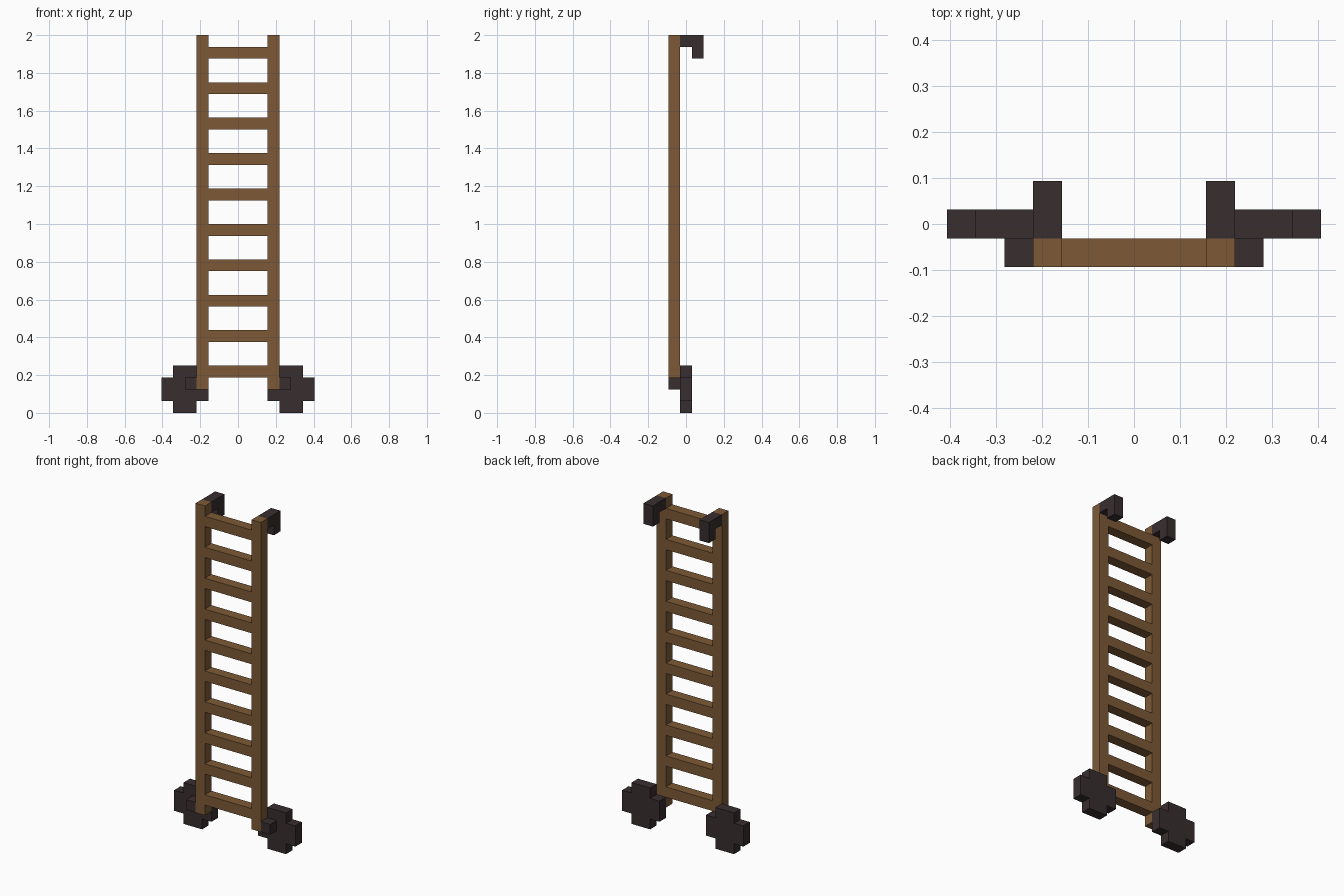
import bpy
import bmesh
from mathutils import Vector

if "Cube" in bpy.data.objects:
    bpy.data.objects.remove(bpy.data.objects["Cube"], do_unlink=True)

U = 0.0625  # one block unit; all dimensions below are in these units


def make_material(name, rgb):
    mat = bpy.data.materials.new(name)
    mat.use_nodes = True
    mat.diffuse_color = (*rgb, 1)
    mat.node_tree.nodes["Principled BSDF"].inputs["Base Color"].default_value = (*rgb, 1)
    return mat


wood = make_material("brown wood", (0.205, 0.102, 0.037))
iron = make_material("dark iron", (0.039, 0.027, 0.028))


def extrude_profile(name, points, depth, mat):
    """Extrude a closed outline of 3D points along the depth vector."""
    bm = bmesh.new()
    face = bm.faces.new([bm.verts.new(Vector(p) * U) for p in points])
    ext = bmesh.ops.extrude_face_region(bm, geom=[face])
    moved = [v for v in ext["geom"] if isinstance(v, bmesh.types.BMVert)]
    bmesh.ops.translate(bm, verts=moved, vec=Vector(depth) * U)
    bmesh.ops.recalc_face_normals(bm, faces=bm.faces)
    mesh = bpy.data.meshes.new(name)
    bm.to_mesh(mesh)
    bm.free()
    mesh.materials.append(mat)
    obj = bpy.data.objects.new(name, mesh)
    bpy.context.collection.objects.link(obj)
    return obj


def box(name, lo, hi, mat):
    (x0, y0, z0), (x1, y1, z1) = lo, hi
    base = [(x0, y0, z0), (x1, y0, z0), (x1, y1, z0), (x0, y1, z0)]
    return extrude_profile(name, base, (0, 0, z1 - z0), mat)


# Rungs, evenly spaced between the rails
for i in range(10):
    z = 3 + 3 * i
    box(f"rung_{i + 1}", (-2.5, -1.5, z), (2.5, -0.5, z + 1), wood)

# Stepped cross outline of a wheel, around its centre
WHEEL = [(-1, -2), (1, -2), (1, -1), (2, -1), (2, 1), (1, 1),
         (1, 2), (-1, 2), (-1, 1), (-2, 1), (-2, -1), (-1, -1)]
# Side outline (y, z) of a top hook
HOOK = [(-0.5, 31), (0.5, 31), (0.5, 30), (1.5, 30), (1.5, 32), (-0.5, 32)]

# Rails, axles, wheels and hooks on both sides
for side, s in (("left", 1), ("right", -1)):
    box(f"{side}_rail", (min(2.5 * s, 3.5 * s), -1.5, 2),
        (max(2.5 * s, 3.5 * s), -0.5, 32), wood)
    box(f"{side}_axle", (min(3.5 * s, 4.5 * s), -1.5, 2),
        (max(3.5 * s, 4.5 * s), -0.5, 3), iron)
    extrude_profile(f"{side}_wheel", [(4.5 * s + x, -0.5, 2 + z) for x, z in WHEEL],
                    (0, 1, 0), iron)
    extrude_profile(f"{side}_hook", [(2.5 * s, y, z) for y, z in HOOK],
                    (s, 0, 0), iron)
